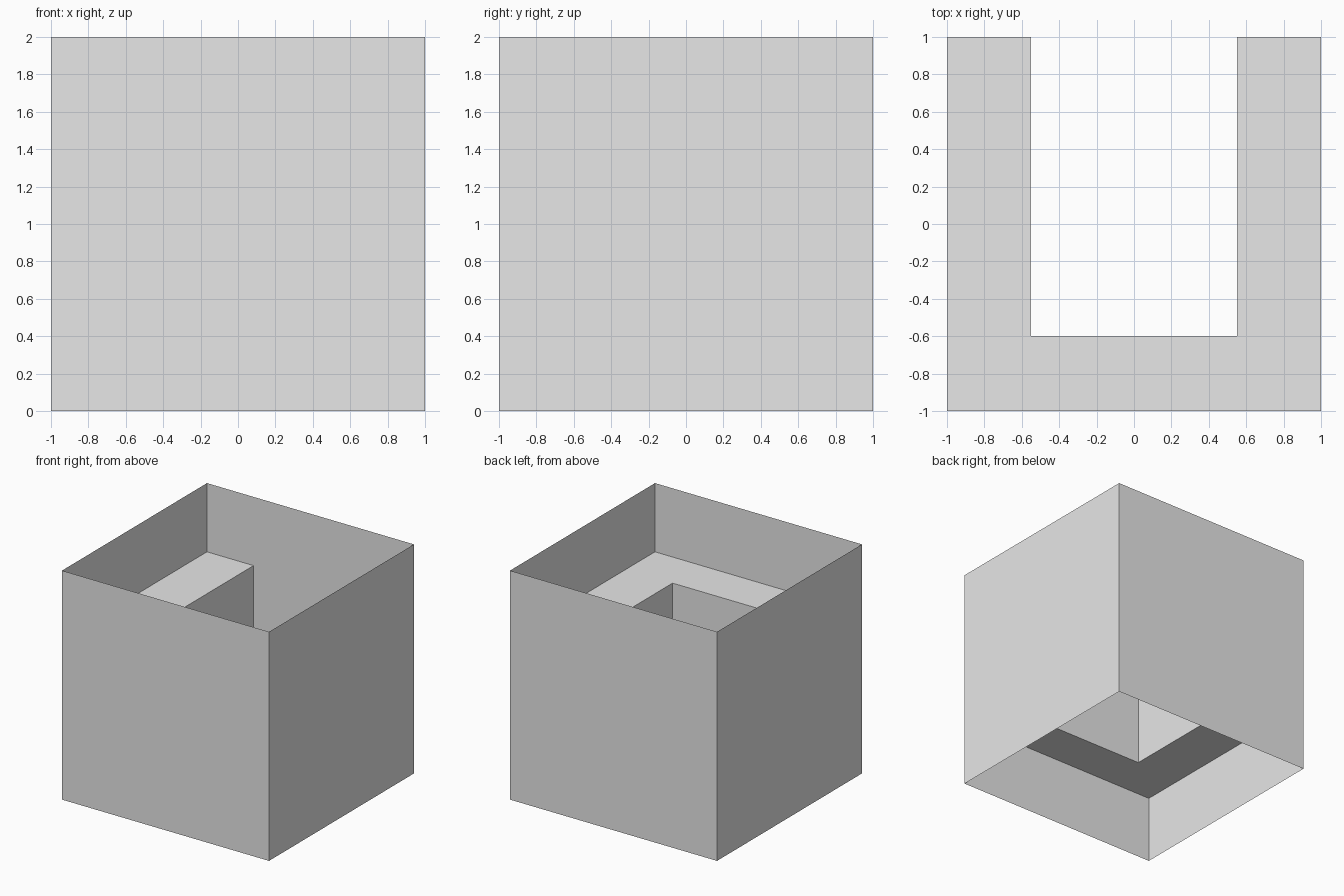
import bpy
import bmesh

cube = bpy.data.objects.get("Cube")
if cube:
    bpy.data.objects.remove(cube, do_unlink=True)

# Plain grey for every part
GREY = (0.8, 0.8, 0.8, 1.0)
grey = bpy.data.materials.new("light_grey")
grey.use_nodes = True
grey.diffuse_color = GREY
grey.node_tree.nodes["Principled BSDF"].inputs["Base Color"].default_value = GREY

HALF, HEIGHT = 1.0, 2.0            # outer shell
GAP, GAP_FRONT = 0.55, -0.6        # slot, open towards the back wall
LEDGE_LOW, LEDGE_HIGH = 0.6, 1.4


def add_object(name, bm):
    mesh = bpy.data.meshes.new(name)
    bm.to_mesh(mesh)
    bm.free()
    mesh.materials.append(grey)
    obj = bpy.data.objects.new(name, mesh)
    bpy.context.collection.objects.link(obj)
    return obj


def raise_walls(bm, path, low, high, closed):
    """Stand a strip of upright faces on a plan path."""
    bottom = [bm.verts.new((x, y, low)) for x, y in path]
    top = [bm.verts.new((x, y, high)) for x, y in path]
    count = len(path)
    for i in range(count if closed else count - 1):
        j = (i + 1) % count
        bm.faces.new((bottom[i], bottom[j], top[j], top[i]))
    return bottom, top


# Four thin outer walls, open above and below
bm = bmesh.new()
square = [(-HALF, -HALF), (HALF, -HALF), (HALF, HALF), (-HALF, HALF)]
raise_walls(bm, square, 0, HEIGHT, True)
add_object("outer_walls", bm)

# U-shaped inner ledge: slot walls, then the flat top and underside
bm = bmesh.new()
slot = [(-GAP, HALF), (-GAP, GAP_FRONT), (GAP, GAP_FRONT), (GAP, HALF)]
rim = [(-HALF, HALF), (-HALF, -HALF), (HALF, -HALF), (HALF, HALF)]
inner_low, inner_high = raise_walls(bm, slot, LEDGE_LOW, LEDGE_HIGH, False)
for inner, z in ((inner_low, LEDGE_LOW), (inner_high, LEDGE_HIGH)):
    outer = [bm.verts.new((x, y, z)) for x, y in rim]
    for i in range(3):
        quad = [outer[i], outer[i + 1], inner[i + 1], inner[i]]
        bm.faces.new(quad if z == LEDGE_HIGH else quad[::-1])
# Make the slot walls face into the slot
bmesh.ops.recalc_face_normals(bm, faces=bm.faces[:])
bm.normal_update()
if max(bm.faces, key=lambda f: f.calc_center_median().z).normal.z < 0:
    bmesh.ops.reverse_faces(bm, faces=bm.faces[:])
add_object("inner_ledge", bm)
